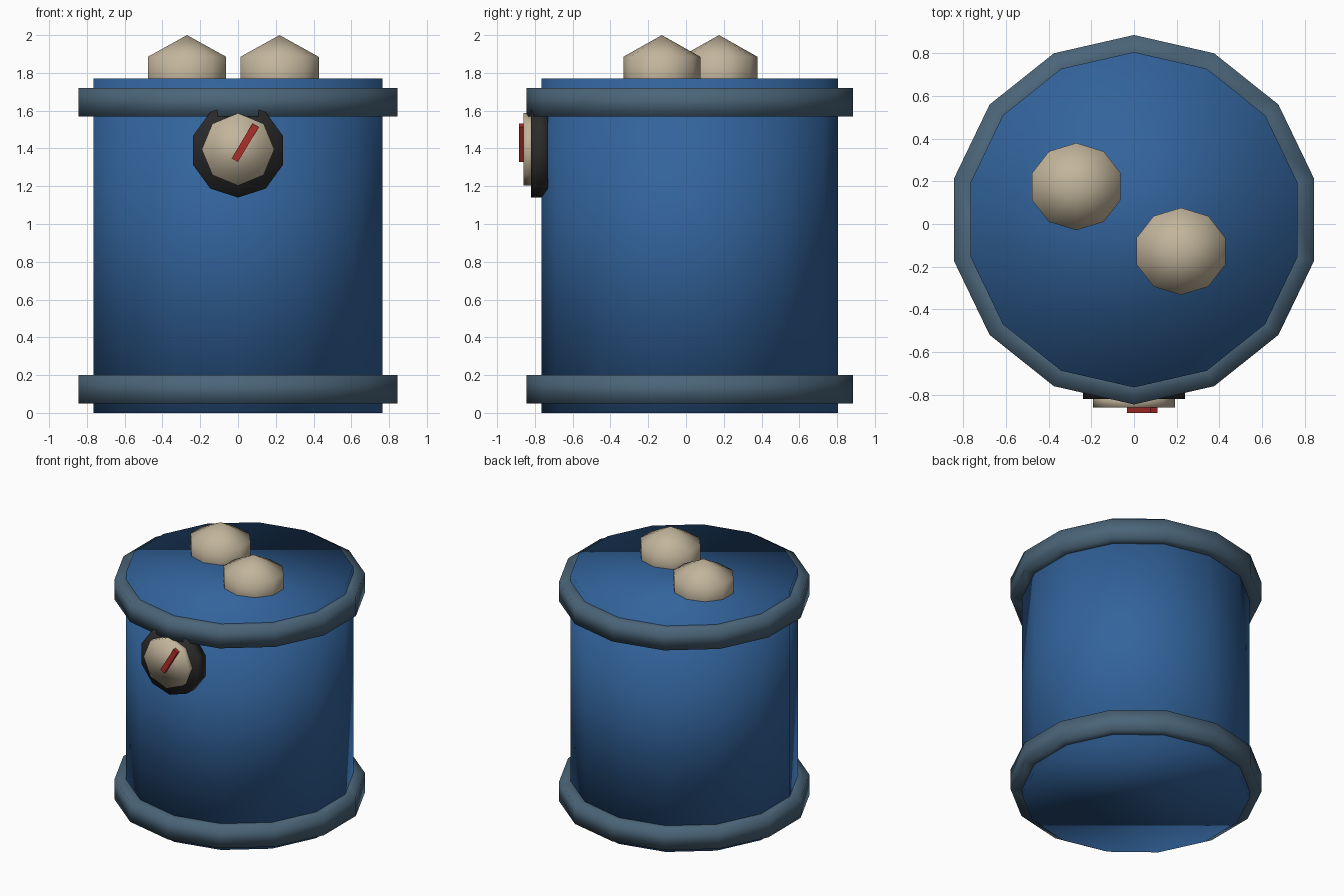
import bpy, bmesh
from math import sin, cos, pi, radians
from mathutils import Matrix

cube = bpy.data.objects.get("Cube")
if cube:
    bpy.data.objects.remove(cube, do_unlink=True)


def material(name, rgb):
    m = bpy.data.materials.new(name)
    m.use_nodes = True
    m.diffuse_color = (*rgb, 1)
    m.node_tree.nodes["Principled BSDF"].inputs["Base Color"].default_value = (*rgb, 1)
    return m


blue = material("tank blue", (0.032, 0.125, 0.33))
slate = material("slate band", (0.07, 0.13, 0.19))
beige = material("warm beige", (0.54, 0.46, 0.33))
black = material("gauge black", (0.024, 0.024, 0.024))
red = material("needle red", (0.42, 0.028, 0.023))


def finish(name, bm, mat, matrix, smooth=True):
    bmesh.ops.recalc_face_normals(bm, faces=bm.faces)
    bm.transform(matrix)
    for f in bm.faces:
        f.smooth = smooth
    mesh = bpy.data.meshes.new(name)
    bm.to_mesh(mesh)
    bm.free()
    mesh.materials.append(mat)
    ob = bpy.data.objects.new(name, mesh)
    bpy.context.collection.objects.link(ob)
    return ob


def lathe(name, profile, sides, mat, matrix, closed=False):
    """Spin (radius, height) points about z, with one corner on +y."""
    bm = bmesh.new()
    rings = []
    for r, z in profile:
        angles = [pi / 2 + 2 * pi * i / sides for i in range(sides)]
        rings.append([bm.verts.new((r * cos(a), r * sin(a), z)) for a in angles])
    pairs = list(zip(rings, rings[1:]))
    if closed:
        pairs.append((rings[-1], rings[0]))
    for lo, hi in pairs:
        for i in range(sides):
            j = (i + 1) % sides
            bm.faces.new((lo[i], lo[j], hi[j], hi[i]))
    if not closed:
        bm.faces.new(rings[0])
        bm.faces.new(rings[-1])
    bmesh.ops.remove_doubles(bm, verts=bm.verts, dist=0.0001)
    return finish(name, bm, mat, matrix)


def at(x, y, z):
    return Matrix.Translation((x, y, z))


# Drum body, fully smooth
AXIS_Y = 0.02
lathe("tank", [(0.785, 0), (0.785, 1.77)], 14, blue, at(0, AXIS_Y, 0))

# Square-section bands
band = [(0.715, -0.075), (0.865, -0.075), (0.865, 0.075), (0.715, 0.075)]
for name, z in (("lower_band", 0.125), ("upper_band", 1.645)):
    lathe(name, band, 14, slate, at(0, AXIS_Y, z), closed=True)

# Faceted caps on the lid
dome = [(0.204, -0.115), (0.204, 0.115), (0.00001, 0.23)]
for name, x, y in (("left_cap", 0.22, -0.128), ("right_cap", -0.27, 0.175)):
    lathe(name, dome, 10, beige, at(x, y, 1.77) @ Matrix.Diagonal((1.07, 1, 1, 1)))

# Gauge on the front: local z points to -y
face_front = Matrix.Rotation(radians(90), 4, "X")
lathe("gauge_housing", [(0.25, -0.09), (0.25, 0)], 10, black,
      at(0, -0.82, 1.39) @ face_front)
lathe("gauge_dial", [(0.192, -0.02), (0.192, 0.04)], 8, beige,
      at(0, -0.82, 1.395) @ face_front)

# Needle
bm = bmesh.new()
bmesh.ops.create_cube(bm, size=1)
finish("gauge_needle", bm, red,
       at(0.038, -0.87, 1.43) @ Matrix.Rotation(radians(-59), 4, "Y")
       @ Matrix.Diagonal((0.215, 0.03, 0.038, 1)), smooth=False)
